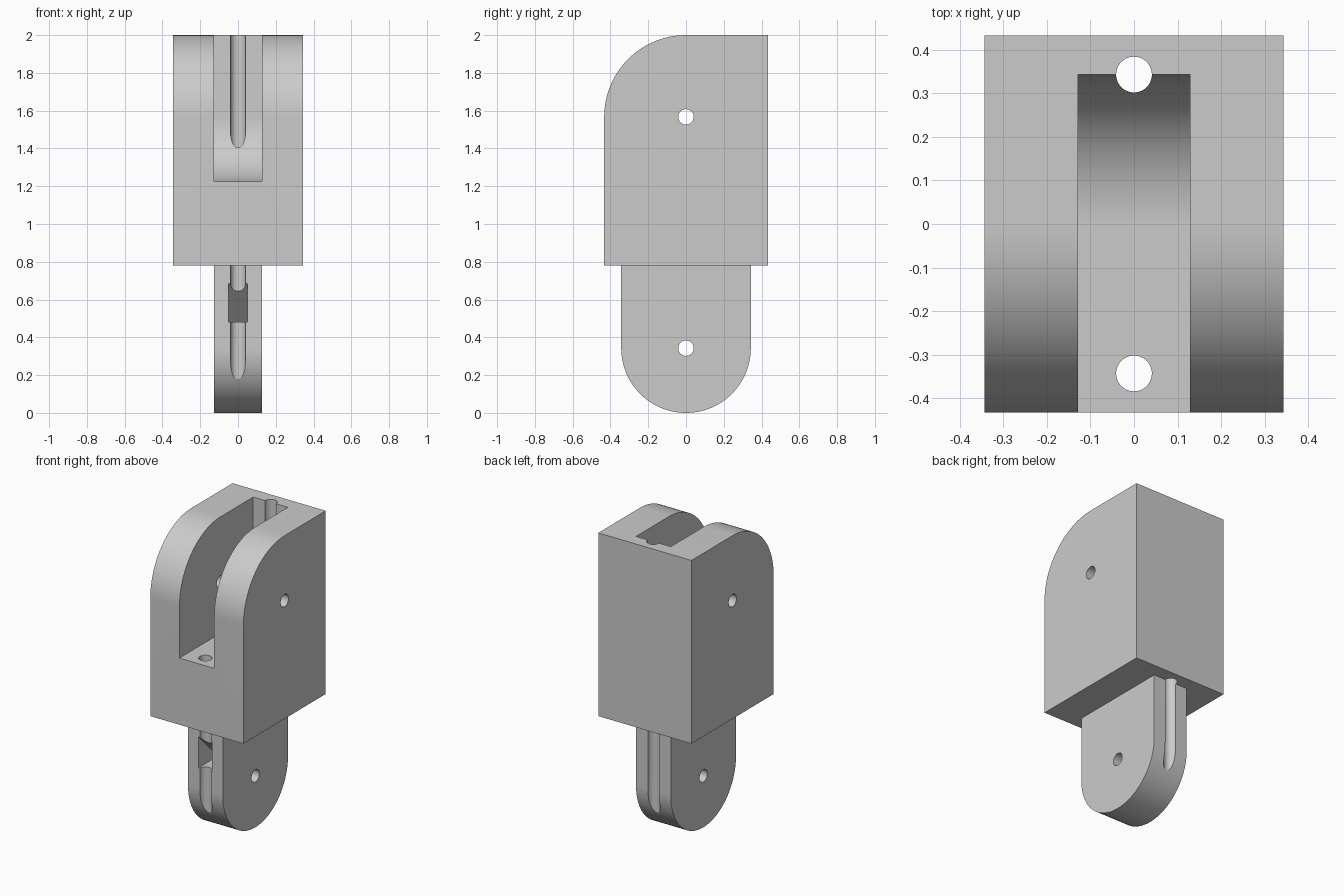
import bpy, bmesh
from math import pi, sin, cos, radians
from mathutils import Matrix

default = bpy.data.objects.get("Cube")
if default:
    bpy.data.objects.remove(default, do_unlink=True)

HALF_W, HALF_D = 0.343, 0.433      # housing half width and depth
TONGUE_W, TONGUE_R = 0.128, 0.343  # tongue half width and end radius
PIN_TOP, PIN_LOW = 1.567, 0.343    # pivot heights
SEAM, TOP, BORE = 0.78, 2.0, 0.041

grey = bpy.data.materials.new("light grey plastic")
grey.use_nodes = True
colour = (0.6, 0.6, 0.6, 1)
grey.diffuse_color = colour
grey.node_tree.nodes["Principled BSDF"].inputs["Base Color"].default_value = colour


def add_object(name, bm):
    bmesh.ops.recalc_face_normals(bm, faces=bm.faces)
    mesh = bpy.data.meshes.new(name)
    bm.to_mesh(mesh)
    bm.free()
    mesh.materials.append(grey)
    obj = bpy.data.objects.new(name, mesh)
    bpy.context.collection.objects.link(obj)
    return obj


def arc(cz, r, start, end, steps=40):
    """Points (y, z) on an arc centred on y = 0."""
    angles = [radians(start + (end - start) * i / steps) for i in range(steps + 1)]
    return [(r * cos(a), cz + r * sin(a)) for a in angles]


def extrude_profile(name, points, half_width):
    """Side profile (y, z) extruded evenly along x."""
    bm = bmesh.new()
    face = bm.faces.new([bm.verts.new((-half_width, y, z)) for y, z in points])
    new = bmesh.ops.extrude_face_region(bm, geom=[face])["geom"]
    verts = [g for g in new if isinstance(g, bmesh.types.BMVert)]
    bmesh.ops.translate(bm, verts=verts, vec=(2 * half_width, 0, 0))
    return add_object(name, bm)


def bore(name, y, z, across):
    """Round hole cutter, along x if across, else along z."""
    bm = bmesh.new()
    turn = Matrix.Rotation(pi / 2, 4, "Y") if across else Matrix()
    bmesh.ops.create_cone(bm, cap_ends=True, segments=48, radius1=BORE, radius2=BORE,
                          depth=5, matrix=Matrix.Translation((0, y, z)) @ turn)
    return add_object(name, bm)


def carve(obj, cutters):
    """Subtract the cutters, bake the result and remove the cutters."""
    for cutter in cutters:
        cutter.hide_render = True
        mod = obj.modifiers.new("cut", "BOOLEAN")
        mod.operation, mod.solver, mod.object = "DIFFERENCE", "EXACT", cutter
    graph = bpy.context.evaluated_depsgraph_get()
    baked = bpy.data.meshes.new_from_object(obj.evaluated_get(graph))
    obj.modifiers.clear()
    obj.data = baked
    for cutter in cutters:
        bpy.data.objects.remove(cutter, do_unlink=True)
    bpy.ops.object.select_all(action="DESELECT")
    obj.select_set(True)
    bpy.context.view_layer.objects.active = obj
    bpy.ops.object.shade_smooth_by_angle(angle=radians(25))


def cord_holes():
    return [bore("cord_hole_cutter", side * TONGUE_R, 1, False) for side in (-1, 1)]


# Housing: block with a rounded front top edge
housing = extrude_profile(
    "housing",
    [(-HALF_D, SEAM), (HALF_D, SEAM), (HALF_D, TOP)] + arc(PIN_TOP, HALF_D, 90, 180),
    HALF_W)
# Slot open to the front and top, with a curved back floor
slot = extrude_profile(
    "slot_cutter",
    [(-1, PIN_TOP - 0.343)] + arc(PIN_TOP, 0.343, -90, 0) + [(0.343, 3), (-1, 3)],
    TONGUE_W)
carve(housing, [slot, bore("pin_hole_cutter", 0, PIN_TOP, True)] + cord_holes())

# Tongue: plate with a half-round lower end
tongue = extrude_profile(
    "tongue",
    [(TONGUE_R, SEAM), (-TONGUE_R, SEAM)] + arc(PIN_LOW, TONGUE_R, 180, 360, 80),
    TONGUE_W)
# Wedge-shaped knot recess in the front edge
recess = extrude_profile("recess_cutter", [(-0.443, 0.48), (-0.138, 0.48), (-0.443, 0.785)], 0.05)
carve(tongue, [bore("pin_hole_cutter", 0, PIN_LOW, True)] + cord_holes() + [recess])
